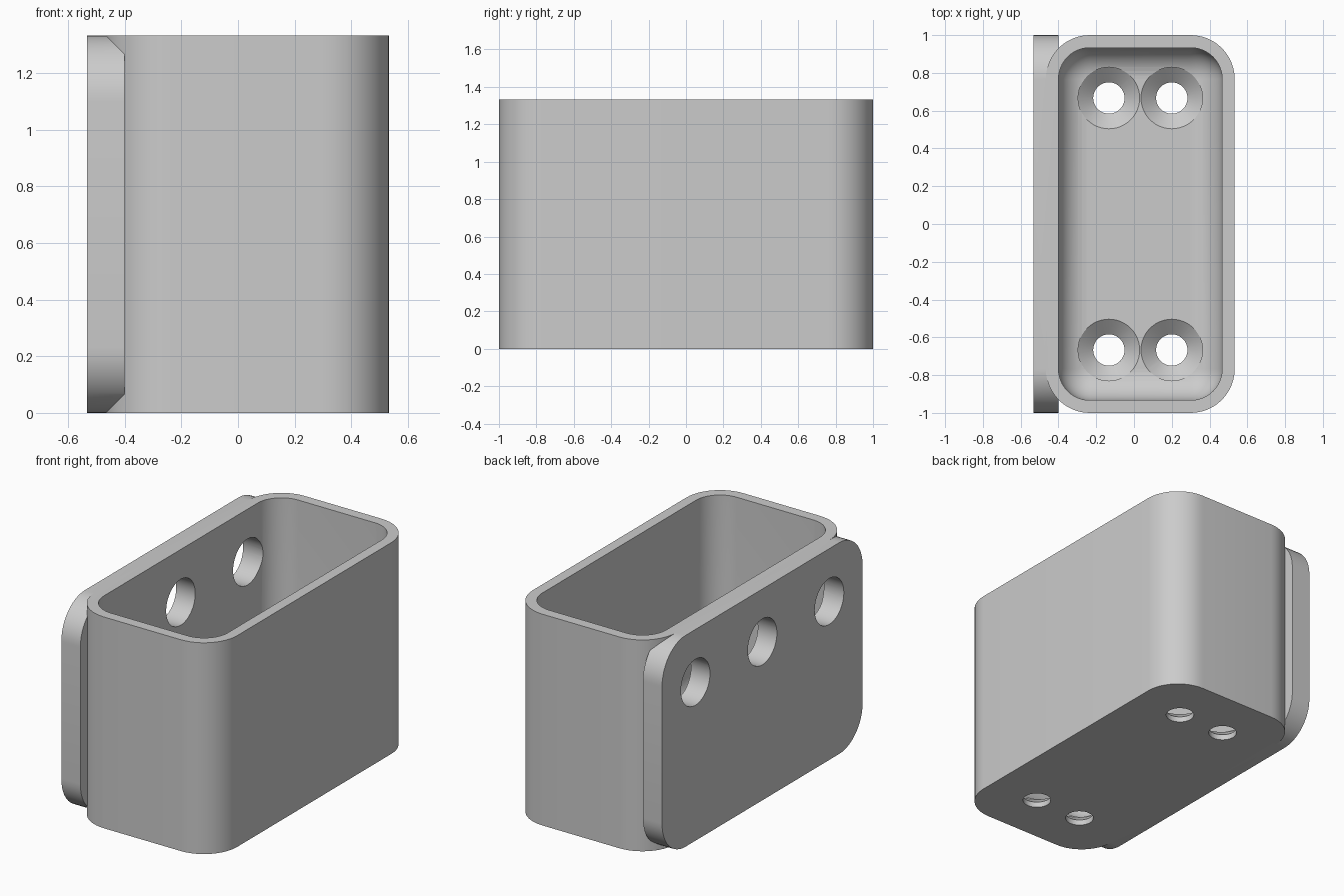
import bpy, bmesh, math
from mathutils import Matrix, Vector

if "Cube" in bpy.data.objects:
    bpy.data.objects.remove(bpy.data.objects["Cube"])

grey = bpy.data.materials.new("light grey")
grey.use_nodes = True
colour = (0.6, 0.6, 0.6, 1)
grey.diffuse_color = colour
grey.node_tree.nodes["Principled BSDF"].inputs["Base Color"].default_value = colour


def finish(bm, name):
    bmesh.ops.recalc_face_normals(bm, faces=bm.faces)
    mesh = bpy.data.meshes.new(name)
    bm.to_mesh(mesh)
    bm.free()
    mesh.materials.append(grey)
    obj = bpy.data.objects.new(name, mesh)
    bpy.context.collection.objects.link(obj)
    return obj


def rounded_box(name, low, high, radius, axis, round_floor=False):
    """Box with the edges along one axis rounded, and optionally its floor edges."""
    low, high = Vector(low), Vector(high)
    bm = bmesh.new()
    bmesh.ops.create_cube(bm, size=1)
    for v in bm.verts:
        v.co = Vector([(a + b) / 2 + c * (b - a) for a, b, c in zip(low, high, v.co)])
    edges = []
    for e in bm.edges:
        a, b = e.verts
        along = abs((b.co - a.co).normalized()[axis]) > 0.9
        floor = round_floor and max(a.co.z, b.co.z) < low.z + 0.001
        if along or floor:
            edges.append(e)
    bmesh.ops.bevel(bm, geom=edges, offset=radius, segments=12, profile=0.5, affect='EDGES')
    return finish(bm, name)


def lathe(name, profile, matrix):
    """Closed solid turned from (radius, height) points."""
    bm = bmesh.new()
    steps = 48
    rings = [[bm.verts.new((r * math.cos(math.tau * i / steps),
                            r * math.sin(math.tau * i / steps), h))
              for i in range(steps)] for r, h in profile]
    for lower, upper in zip(rings, rings[1:]):
        for i in range(steps):
            j = (i + 1) % steps
            bm.faces.new((lower[i], lower[j], upper[j], upper[i]))
    bm.faces.new(rings[0])
    bm.faces.new(rings[-1])
    bm.transform(matrix)
    return finish(bm, name)


def combine(target, tool, operation):
    tool.hide_render = True
    mod = target.modifiers.new(operation.title(), 'BOOLEAN')
    mod.operation, mod.solver, mod.object = operation, 'EXACT', tool
    bpy.context.view_layer.objects.active = target
    bpy.ops.object.modifier_apply(modifier=mod.name)
    bpy.data.objects.remove(tool)


# Outer shell joined to the mounting plate
height = 1.333
holder = rounded_box("wall_holder", (-0.467, -1, 0), (0.533, 1, height), 0.233, 2)
plate = rounded_box("mounting_plate", (-0.533, -1, 0), (-0.4, 1, height), 0.233, 0)
combine(holder, plate, 'UNION')

# Hollow with a filleted floor
cavity = rounded_box("cavity", (-0.4, -0.933, 0.1), (0.467, 0.933, 1.8), 0.166, 2, True)
combine(holder, cavity, 'DIFFERENCE')

# Countersunk screw holes in the floor
countersink = [(0.083, -0.1), (0.083, 0.035), (0.163, 0.1), (0.163, 0.2)]
for x in (-0.133, 0.2):
    for y in (-0.667, 0.667):
        combine(holder, lathe("screw_hole", countersink, Matrix.Translation((x, y, 0))),
                'DIFFERENCE')

# Straight holes through the plate
for y in (-0.667, 0, 0.667):
    place = Matrix.Translation((-0.47, y, 1)) @ Matrix.Rotation(math.pi / 2, 4, 'Y')
    combine(holder, lathe("plate_hole", [(0.145, -0.2), (0.145, 0.2)], place), 'DIFFERENCE')

# Smooth curves, crisp edges
bpy.ops.object.select_all(action='DESELECT')
holder.select_set(True)
bpy.context.view_layer.objects.active = holder
bpy.ops.object.shade_smooth_by_angle(angle=math.radians(30))
